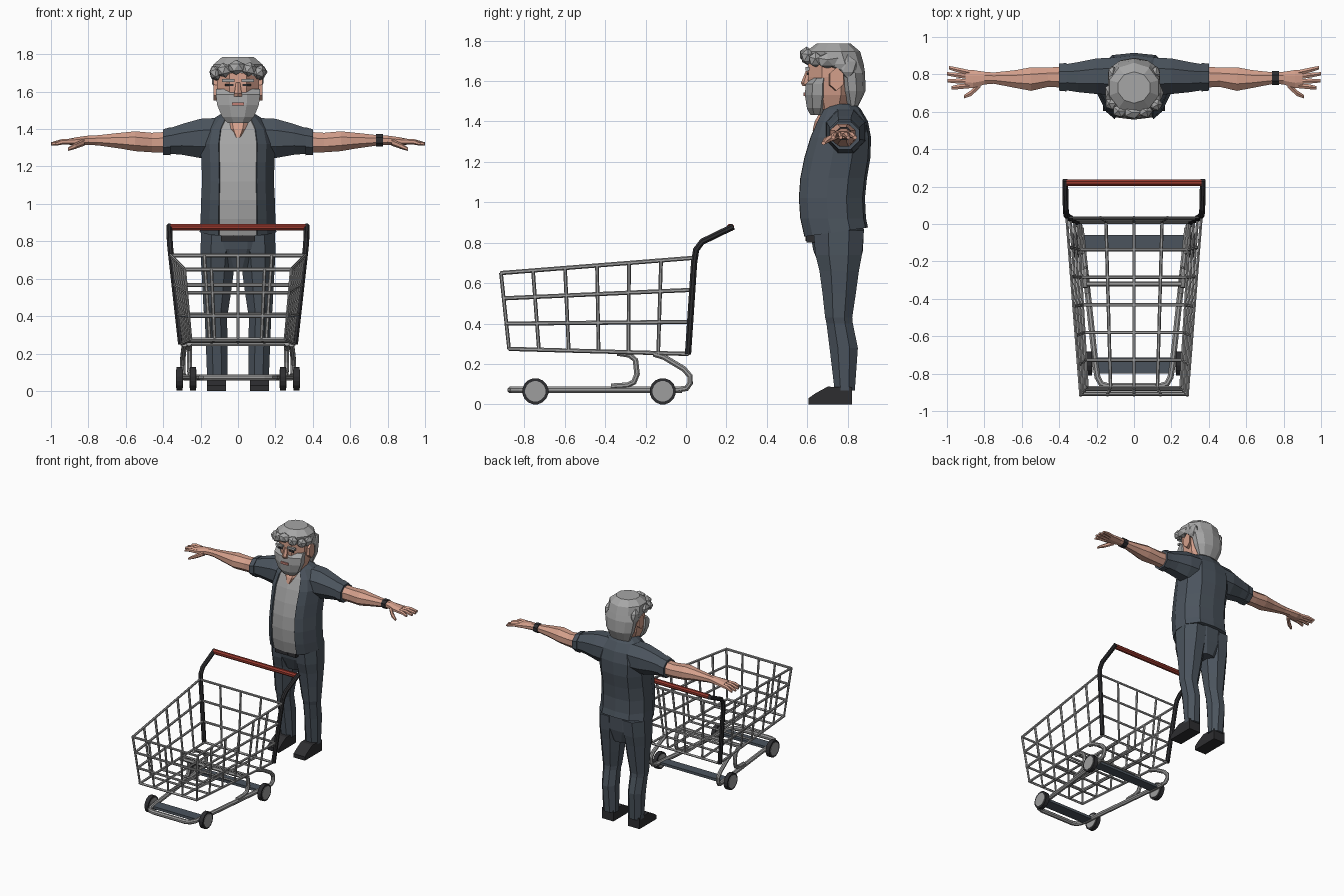
import bpy, bmesh, math
from mathutils import Vector

if "Cube" in bpy.data.objects:
    bpy.data.objects.remove(bpy.data.objects["Cube"])


def material(name, r, g, b):
    m = bpy.data.materials.new(name)
    m.diffuse_color = (r, g, b, 1)
    m.use_nodes = True
    m.node_tree.nodes["Principled BSDF"].inputs["Base Color"].default_value = m.diffuse_color
    return m


SLATE = material("slate cloth", .07, .088, .11)
SHIRT = material("shirt grey", .37, .37, .37)
HAIR = material("hair grey", .38, .38, .38)
SKIN = material("skin", .66, .35, .26)
LIPS = material("lips", .55, .22, .18)
DARK = material("near black", .027, .027, .03)
METAL = material("cart metal", .34, .34, .34)
RED = material("handle red", .31, .04, .027)


def finish(name, bm, *mats):
    bmesh.ops.recalc_face_normals(bm, faces=bm.faces[:])
    me = bpy.data.meshes.new(name)
    bm.to_mesh(me)
    bm.free()
    for m in mats:
        me.materials.append(m)
    ob = bpy.data.objects.new(name, me)
    bpy.context.collection.objects.link(ob)
    return ob


def skin_rings(bm, rings, closed=False):
    vs = [[bm.verts.new(p) for p in r] for r in rings]
    n = len(vs[0])
    pairs = list(zip(vs, vs[1:])) + ([(vs[-1], vs[0])] if closed else [])
    for a, b in pairs:
        for i in range(n):
            j = (i + 1) % n
            bm.faces.new((a[i], a[j], b[j], b[i]))
    if not closed:
        bm.faces.new(vs[0])
        bm.faces.new(vs[-1])


def loft(name, rings, *mats):
    bm = bmesh.new()
    skin_rings(bm, rings)
    return finish(name, bm, *mats)


def circle(n):
    k = 1 / math.cos(math.pi / n)
    return [(math.cos((i + .5) * math.tau / n) * k, math.sin((i + .5) * math.tau / n) * k) for i in range(n)]


def ring_z(z, xc, w, yf, yb, n=8):
    return [(xc + c * w, (yf + yb) / 2 + s * (yb - yf) / 2, z) for c, s in circle(n)]


def ring_x(sx, x, y, z, ry, rz, n=8):
    return [(sx * x, y + c * ry, z + s * rz) for c, s in circle(n)]


def tubes(name, paths, r, mat, n=6, closed=False):
    bm = bmesh.new()
    for path in paths:
        p = [Vector(q) for q in path]
        m = len(p)
        tang = []
        for i in range(m):
            a = p[i - 1] if (i or closed) else p[0]
            b = p[(i + 1) % m] if (i < m - 1 or closed) else p[-1]
            tang.append((b - a).normalized())
        sums = [sum(abs(t[k]) for t in tang) for k in range(3)]
        ref = Vector([1.0 if k == sums.index(min(sums)) else 0.0 for k in range(3)])
        rings = []
        for q, t in zip(p, tang):
            u = t.cross(ref).normalized()
            v = t.cross(u)
            rings.append([q + (u * c + v * s) * r for c, s in circle(n)])
        skin_rings(bm, rings, closed)
    return finish(name, bm, mat)


def box(name, x0, x1, y0, y1, z0, z1, mat):
    return loft(name, [[(x0, y0, z), (x1, y0, z), (x1, y1, z), (x0, y1, z)] for z in (z0, z1)], mat)


def blob(name, loc, size, mat, rot=0):
    bm = bmesh.new()
    bmesh.ops.create_icosphere(bm, subdivisions=1, radius=1)
    ob = finish(name, bm, mat)
    ob.location, ob.scale, ob.rotation_euler = loc, size, (0, rot, 0)
    return ob


def lerp(a, b, t):
    return a + (b - a) * t


# ---------- cart basket: u front to back, v bottom to top, s across ----------
def basket(u, v, s):
    return (s * lerp(lerp(.25, .30, u), lerp(.285, .36, u), v),
            lerp(lerp(-.875, .01, u), lerp(-.915, .035, u), v),
            lerp(lerp(.275, .25, u), lerp(.65, .725, u), v))


hoops = [[basket(u, v, s) for u, s in ((0, -1), (0, 1), (1, 1), (1, -1))] for v in (0, 1 / 3, 2 / 3, 1)]
tubes("basket_hoops", hoops, .009, METAL, closed=True)
ribs = [[basket(i / 6, 1, -1), basket(i / 6, 0, -1), basket(i / 6, 0, 1), basket(i / 6, 1, 1)] for i in range(7)]
tubes("basket_ribs", ribs, .008, METAL)
longs = [[basket(0, 1, s), basket(0, 0, s), basket(1, 0, s), basket(1, 1, s)] for s in (-.5, 0, .5)]
tubes("basket_long_wires", longs, .008, METAL)

# ---------- cart handle ----------
posts = [[(s * .305, .01, .25), (s * .355, .04, .70), (s * .362, .05, .765), (s * .365, .08, .805),
          (s * .368, .235, .88)] for s in (-1, 1)]
tubes("handle_posts", posts, .0155, DARK, 8)
tubes("handle_bar", [[(-.362, .22, .875), (.362, .22, .875)]], .018, RED, 8)

# ---------- cart chassis ----------
half = [(.285, -.02, .072), (.205, -.76, .072), (.195, -.82, .072), (.175, -.855, .072), (.14, -.866, .072)]
tubes("chassis_rail", [half + [(-x, y, z) for x, y, z in reversed(half)]], .016, METAL, 8)
rear = [[(s * .285, -.16, .25), (s * .288, -.11, .235), (s * .295, -.01, .175), (s * .296, .02, .14),
         (s * .296, .02, .105), (s * .292, .003, .08), (s * .285, -.05, .072)] for s in (-1, 1)]
tubes("rear_supports", rear, .014, METAL, 8)
mid = [[(s * .262, -.34, .255), (s * .262, -.28, .245), (s * .26, -.25, .22), (s * .26, -.242, .15),
        (s * .258, -.258, .11), (s * .255, -.29, .095), (s * .25, -.37, .09)] for s in (-1, 1)]
tubes("middle_supports", mid, .014, METAL, 8)
tubes("support_crossbar", [[(-.262, -.32, .252), (.262, -.32, .252)]], .012, METAL)
box("rear_plate", -.275, .275, -.135, -.06, .06, .08, SLATE)
box("front_plate", -.215, .215, -.80, -.715, .06, .08, SLATE)
for s in (-1, 1):
    for label, x, y in (("front", .24, -.745), ("rear", .312, -.115)):
        loft(label + "_tyre", [ring_x(s, x + d, y, .065, .064, .064, 16) for d in (-.016, .016)], DARK)
        loft(label + "_hub", [ring_x(s, x + d, y, .065, .05, .05, 16) for d in (-.019, .019)], METAL)


# ---------- torso: open jacket over shirt ----------
def torso_ring(z, w, yf, yb, tilt=0):
    d, e = yb - yf, min(.1, w * .5)
    right = [(e, yf + .012), (e + .004, yf + .002), (.76 * w, yf + .13 * d), (w, yf + .42 * d),
             (.95 * w, yf + .72 * d), (.58 * w, yb - .012)]
    pts = [(0, yf)] + right + [(0, yb)] + [(-x, y) for x, y in reversed(right)]
    return [(x, y, z + tilt * (y - yf) / d) for x, y in pts]


torso = loft("jacket_and_shirt", [torso_ring(*r) for r in (
    (.83, .205, .585, .90, .045), (.92, .20, .565, .89), (1.02, .197, .558, .885), (1.12, .192, .565, .895),
    (1.22, .195, .585, .912), (1.32, .20, .615, .915), (1.40, .18, .648, .90), (1.46, .125, .68, .865),
    (1.485, .085, .70, .84))], SLATE, SHIRT)
for f in torso.data.polygons:
    c = f.center
    if abs(c.x) < .08 and c.y < .7 and f.normal.y < -.3 and c.z < 1.45:
        f.material_index = 1

# ---------- trousers, belt, shoes ----------
loft("trouser_seat", [ring_z(*r, 12) for r in (
    (.66, 0, .09, .67, .85), (.76, 0, .185, .63, .875), (.87, 0, .19, .61, .88))], SLATE)
box("belt", -.09, .09, .596, .64, .80, .848, DARK)
box("belt_buckle", -.022, .022, .59, .60, .808, .84, DARK)
for s in (-1, 1):
    loft("trouser_leg", [ring_z(z, s * x, w, f, b) for z, x, w, f, b in (
        (.86, .10, .098, .63, .88), (.74, .105, .095, .64, .87), (.66, .108, .088, .66, .855),
        (.55, .112, .078, .675, .84), (.43, .118, .066, .688, .822), (.40, .118, .06, .695, .825),
        (.28, .115, .058, .71, .85), (.07, .11, .055, .735, .835))], SLATE)
    profile = [(.605, 0), (.605, .03), (.64, .055), (.70, .088), (.82, .085), (.82, 0)]
    loft("shoe", [[(s * x, y, z) for y, z in profile] for x in (.065, .165)], DARK)

# ---------- arms and hands ----------
for s in (-1, 1):
    loft("sleeve", [ring_x(s, *r) for r in (
        (.10, .79, 1.35, .10, .11), (.20, .79, 1.35, .095, .105), (.30, .785, 1.345, .08, .082),
        (.375, .785, 1.335, .068, .066))], SLATE)
    loft("sleeve_cuff", [ring_x(s, *r) for r in (
        (.362, .785, 1.335, .076, .075), (.402, .785, 1.33, .072, .068))], SLATE)
    loft("arm", [ring_x(s, *r) for r in (
        (.36, .785, 1.33, .056, .056), (.46, .785, 1.328, .052, .052), (.55, .775, 1.335, .063, .053),
        (.63, .775, 1.338, .048, .042), (.75, .78, 1.34, .03, .027), (.80, .78, 1.34, .034, .025),
        (.86, .775, 1.335, .048, .022), (.90, .775, 1.332, .047, .017))], SKIN)
    for y0, y1, x1 in ((.81, .836, .99), (.787, .803, 1.0), (.762, .766, .997), (.739, .728, .975)):
        loft("finger", [ring_x(s, .88, y0, 1.333, .013, .014, 6), ring_x(s, .94, lerp(y0, y1, .5), 1.332, .013, .013, 6),
                        ring_x(s, x1, y1, 1.32, .009, .008, 6)], SKIN)
    loft("thumb", [ring_x(s, .82, .75, 1.33, .018, .016, 6), ring_x(s, .87, .70, 1.31, .016, .014, 6),
                   ring_x(s, .91, .68, 1.292, .009, .008, 6)], SKIN)
loft("wristband", [ring_x(1, x, .78, 1.34, .037, .033) for x in (.738, .775)], DARK)

# ---------- neck and head ----------
loft("neck", [ring_z(*r) for r in (
    (1.355, 0, .02, .626, .74), (1.40, 0, .06, .637, .78), (1.45, 0, .08, .665, .80),
    (1.54, 0, .075, .67, .81))], SKIN)
loft("head", [ring_z(*r) for r in (
    (1.46, 0, .075, .64, .80), (1.53, 0, .10, .61, .83), (1.62, 0, .112, .603, .84),
    (1.70, 0, .112, .605, .84))], SKIN)
loft("beard", [ring_z(*r) for r in (
    (1.432, 0, .055, .615, .68), (1.465, 0, .085, .598, .695), (1.53, 0, .112, .588, .71),
    (1.585, 0, .118, .592, .71), (1.615, 0, .117, .625, .705))], HAIR)
box("mouth", -.032, .032, .58, .589, 1.525, 1.542, LIPS)
loft("nose", [ring_z(*r, 6) for r in (
    (1.575, 0, .022, .58, .62), (1.59, 0, .02, .572, .62), (1.65, 0, .011, .595, .62))], SKIN)
for s in (-1, 1):
    xs = sorted((s * .025, s * .07))
    box("eye", *xs, .598, .605, 1.63, 1.642, DARK)
    box("eyebrow", *sorted((s * .02, s * .085)), .59, .61, 1.652, 1.668, HAIR)
    loft("ear", [ring_x(s, .10, .735, 1.605, .03, .045, 6), ring_x(s, .13, .745, 1.61, .033, .05, 6)], SKIN)

# ---------- hair: cap, fringe and side tufts ----------
loft("hair_cap", [ring_z(*r, 10) for r in (
    (1.475, 0, .08, .80, .85), (1.55, 0, .11, .765, .885), (1.64, 0, .125, .75, .882),
    (1.685, 0, .138, .62, .872), (1.745, 0, .132, .60, .855), (1.785, 0, .085, .65, .81))], HAIR)
for x, y, z, w in ((-.12, .645, 1.70, .035), (-.075, .605, 1.715, .042), (-.01, .597, 1.73, .05),
                   (.06, .603, 1.72, .042), (.115, .64, 1.705, .038)):
    blob("fringe_tuft", (x, y, z), (w, .038, .04), HAIR, x * 3)
for s in (-1, 1):
    blob("side_tuft", (s * .122, .70, 1.70), (.035, .06, .042), HAIR, s * .4)
    blob("side_tuft_rear", (s * .115, .80, 1.67), (.028, .05, .06), HAIR)
